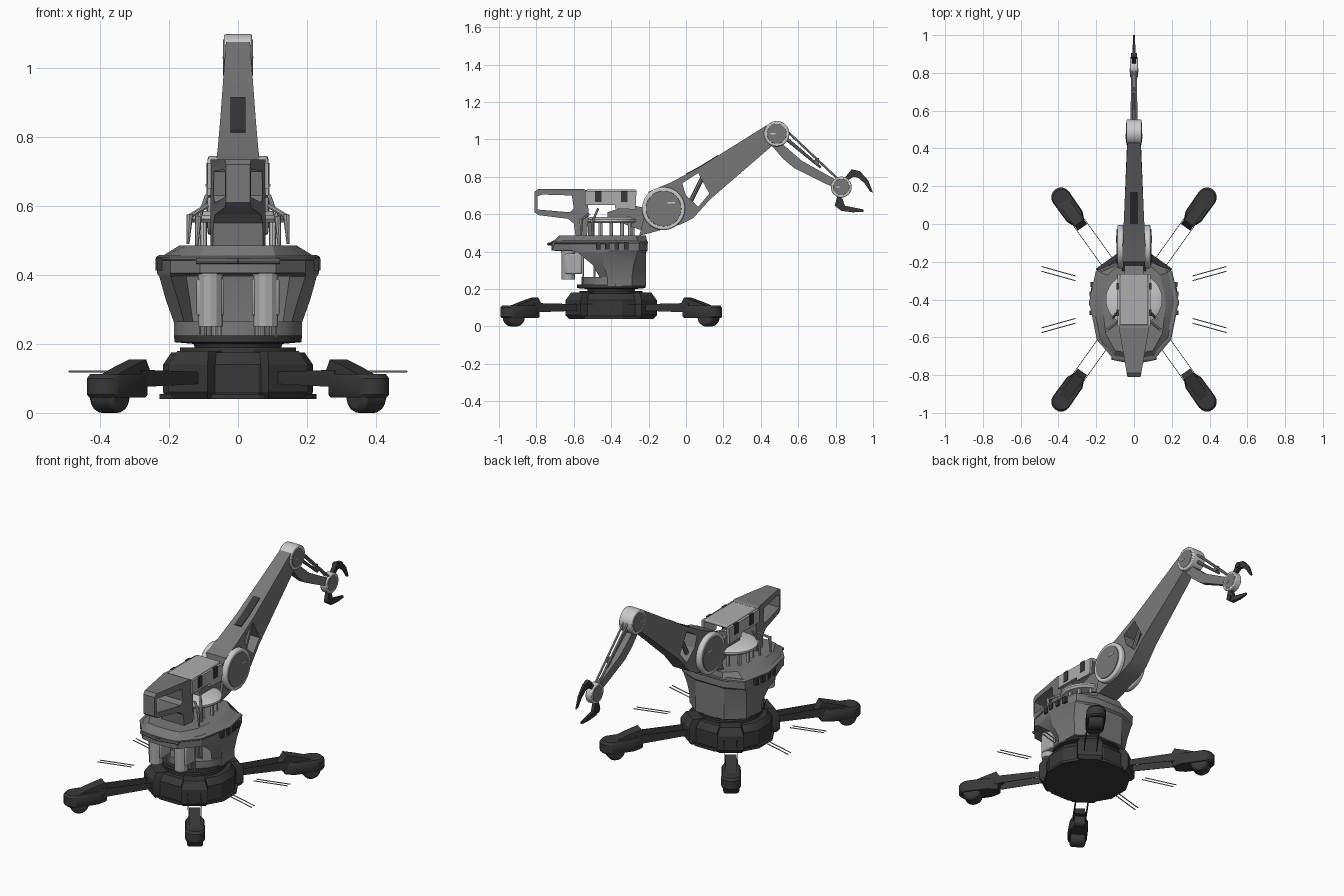
import bpy, bmesh, math
from math import sin, cos, pi
from mathutils import Vector, Matrix

if "Cube" in bpy.data.objects:
    bpy.data.objects.remove(bpy.data.objects["Cube"])

CY = -0.40  # y of the turning axis

# Grey levels, chosen by object name prefix
GREYS = {"dark": (.04, ("base", "turntable", "leg", "foot", "wheel", "claw", "arm_top_slot", "cover_slot", "rim_clip")),
         "light": (.70, ("shoulder_ring", "elbow_drum", "wrist_drum", "oval", "deck")),
         "pale": (.42, ("cover", "engine", "recess", "cable", "side_rod", "forearm_rod")),
         "mid": (.19, ("",))}

def add(name, bm, matrix=None):
    if matrix:
        bmesh.ops.transform(bm, matrix=matrix, verts=bm.verts)
    bmesh.ops.recalc_face_normals(bm, faces=bm.faces)
    me = bpy.data.meshes.new(name)
    bm.to_mesh(me)
    bm.free()
    ob = bpy.data.objects.new(name, me)
    bpy.context.collection.objects.link(ob)
    return ob

def bevel(ob, w, seg=2):
    m = ob.modifiers.new("bevel", 'BEVEL')
    m.width, m.segments, m.limit_method = w, seg, 'ANGLE'
    return ob

def box(name, c, size):
    bm = bmesh.new()
    bmesh.ops.create_cube(bm, size=1)
    return add(name, bm, Matrix.Translation(c) @ Matrix.Diagonal((*size, 1)))

def rod(name, p, q, r, r2=None, seg=8):
    p, q = Vector(p), Vector(q)
    bm = bmesh.new()
    bmesh.ops.create_cone(bm, cap_ends=True, segments=seg, radius1=r,
                          radius2=r if r2 is None else r2, depth=(q - p).length)
    rot = (q - p).to_track_quat('Z', 'Y').to_matrix().to_4x4()
    return add(name, bm, Matrix.Translation((p + q) / 2) @ rot)

def loft(name, sections, matrix=None):
    """Skin a stack of equally long closed loops and cap both ends."""
    bm = bmesh.new()
    rings = [[bm.verts.new(p) for p in s] for s in sections]
    n = len(rings[0])
    for a, b in zip(rings, rings[1:]):
        for i in range(n):
            bm.faces.new((a[i], a[(i + 1) % n], b[(i + 1) % n], b[i]))
    bm.faces.new(rings[0])
    bm.faces.new(rings[-1])
    return add(name, bm, matrix)

def plate(name, loops, half, x=0, taper=None):
    """Side profile in (y, z), later loops are holes; taper = (y0, w0, y1, w1)."""
    cu = bpy.data.curves.new(name, 'CURVE')
    cu.dimensions, cu.fill_mode, cu.extrude = '2D', 'BOTH', half
    for pts in loops:
        sp = cu.splines.new('POLY')
        sp.points.add(len(pts) - 1)
        for p, co in zip(sp.points, pts):
            p.co = (*co, 0, 1)
        sp.use_cyclic_u = True
    tmp = bpy.data.objects.new(name + "_curve", cu)
    bpy.context.collection.objects.link(tmp)
    bpy.context.view_layer.update()
    me = bpy.data.meshes.new_from_object(tmp.evaluated_get(bpy.context.evaluated_depsgraph_get()))
    bpy.data.objects.remove(tmp)
    bm = bmesh.new()
    bm.from_mesh(me)
    bmesh.ops.remove_doubles(bm, verts=bm.verts, dist=1e-5)
    for v in bm.verts:
        y, z, w = v.co
        if taper:
            t = min(max((y - taper[0]) / (taper[2] - taper[0]), 0), 1)
            w *= (taper[1] + (taper[3] - taper[1]) * t) / half
        v.co = (x + w, y, z)
    return add(name, bm)

def ring(r, z, n=12, ry=None):
    return [(r * cos(2 * pi * (i + .5) / n), CY + (ry or r) * sin(2 * pi * (i + .5) / n), z) for i in range(n)]

def mirrored(half, z):
    return [(x, y, z) for x, y in half] + [(-x, y, z) for x, y in reversed(half)]

# Base: faceted drum, turntable rings
loft("base_drum", [ring(.215, .04), ring(.225, .06), ring(.225, .14), ring(.20, .175)])
loft("base_floor", [ring(.235, .04), ring(.235, .055)])
loft("turntable_lower", [ring(.17, .17, 24), ring(.17, .19, 24)])
loft("turntable_upper", [ring(.125, .185, 24), ring(.13, .20, 24), ring(.185, .205, 24), ring(.185, .225, 24)])

# Legs: housing, twin thin side plates, foot pod, wheel, side rods
for sx in (-1, 1):
    for sy in (-1, 1):
        tag = ("left" if sx < 0 else "right") + ("_front" if sy < 0 else "_back")
        M = Matrix.Translation((0, CY, 0)) @ Matrix.Rotation(math.atan2(sy * .814, sx * .581), 4, 'Z')
        loft("leg_housing_" + tag, [[(.14, -w, z), (r, -w, z), (r, w, z), (.14, w, z)]
             for r, w, z in ((.235, .06, .04), (.25, .07, .06), (.25, .07, .14), (.225, .055, .18))], M)
        for s in (-1, 1):
            o = s * .034
            loft("leg_plate_" + tag, [[(.2, o + d, .085), (.53, o + d, .075), (.53, o + d, .125), (.2, o + d, .118)]
                                      for d in (-.0015, .0015)], M)
        arc = [(.665 + .052 * cos(a), .052 * sin(a)) for a in [pi * (i / 8 - .5) for i in range(9)]]
        pod = [(.49, .028), (.49, -.028), (.54, -.05)] + arc + [(.54, .05)]
        loft("foot_pod_" + tag, [[(.6 + (x - .6) * k, y * k, z) for x, y in pod]
                                 for k, z in ((.93, .045), (1, .053), (1, .1), (.9, .112))], M)
        loft("foot_wedge_" + tag, [[(.47, y, .105), (.66, y, .105), (.57, y, .135), (.50, y, .155)]
                                   for y in (-.03, .03)], M)
        bevel(rod("wheel_" + tag, M @ Vector((.64, -.042, .05)), M @ Vector((.64, .042, .05)), .05, seg=24), .014)
        for k in (0, .025):
            rod("side_rod_" + tag, (sx * .31, CY + sy * (.10 + k), .12), (sx * .49, CY + sy * (.15 + k), .12), .003, seg=6)

# Turret body: open-fronted lower shell that flares into a wide visor rim
low = [(.03, -.36), (.13, -.36), (.155, -.46), (.185, -.42), (.18, -.29), (.09, -.215)]
mid = [(.03, -.36), (.14, -.36), (.175, -.50), (.21, -.44), (.19, -.28), (.09, -.215)]
upp = [(.03, -.37), (.15, -.37), (.195, -.58), (.228, -.44), (.20, -.26), (.09, -.215)]
rim = [(.05, -.72), (.11, -.71), (.195, -.61), (.235, -.41), (.20, -.25), (.09, -.205)]
top = [(.05, -.68), (.10, -.67), (.15, -.58), (.17, -.41), (.14, -.27), (.08, -.215)]
loft("turret_body", [mirrored(low, .215), mirrored(low, .26), mirrored(mid, .33), mirrored(upp, .395),
                     mirrored(rim, .405), mirrored(rim, .445), mirrored(top, .485)])
loft("visor_lip", [mirrored([(x * s, CY + (y - CY) * s) for x, y in rim], z)
                   for s, z in ((.98, .435), (1.01, .445), (1.01, .452), (.97, .458))])
loft("lower_front_band", [ring(.185, .215, 24, .16), ring(.185, .265, 24, .16)])

# Engines and pipes inside the front recess
for s in (-1, 1):
    bevel(box("engine_block", (s * .08, -.60, .335), (.08, .09, .11)), .008)
    rod("engine_pot", (s * .08, -.63, .25), (s * .08, -.63, .41), .036, seg=12)
    for i in range(5):
        x = s * (.05 + .015 * i)
        rod("engine_pipe", (x, -.55, .22), (x, -.55, .40), .004, seg=6)
        rod("recess_pipe", (x, -.49, .215), (x, -.49, .40), .005, seg=6)
    # Small clips along the rim
    for i in range(4):
        y = -.47 + .05 * i
        box("rim_clip", (s * (.229 - .3 * abs(y + .41) ** 1.5), y, .43), (.02, .025, .035))
    # Cable arms beside the cover
    rod("cable_arm", (s * .09, -.52, .60), (s * .14, -.56, .57), .007)
    rod("cable_drop", (s * .14, -.56, .575), (s * .145, -.56, .49), .010, .004)
    rod("cable_arm_rear", (s * .09, -.47, .63), (s * .115, -.50, .56), .006)
    rod("cable_drop_rear", (s * .115, -.50, .57), (s * .12, -.50, .48), .010, .005)
    rod("visor_rail", (0, -.735, .44), (s * .12, -.71, .44), .008)

# Columns and the oval deck above the body
for i in range(12):
    a = 2 * pi * i / 12
    x, y = .115 * cos(a), CY + .115 * sin(a)
    rod("deck_column", (x, y, .47), (x, y, .56), .010)
loft("oval_deck", [ring(.14, .552, 32, .13), ring(.15, .562, 32, .14), ring(.15, .572, 32, .14), ring(.12, .585, 32, .11)])

# Tail frame and top cover
plate("tail_frame", [[(-.81, .61), (-.79, .595), (-.63, .575), (-.60, .55), (-.59, .48), (-.53, .47),
                      (-.52, .60), (-.53, .725), (-.55, .735), (-.79, .735), (-.81, .72)],
                     [(-.795, .625), (-.795, .695), (-.77, .705), (-.61, .70), (-.60, .63), (-.62, .61)]],
      .08, taper=(-.81, .035, -.55, .08))
bevel(box("cover_top", (0, -.40, .722), (.15, .27, .018)), .006)
for s in (-1, 1):
    plate("cover_side", [[(-.54, .65), (-.38, .65), (-.38, .63), (-.27, .625), (-.265, .72), (-.54, .725)]], .008, s * .08)
    for y in (-.47, -.33):
        box("cover_slot", (s * .086, y, .695), (.012, .035, .06))
plate("arm_link", [[(-.42, .58), (-.20, .50), (-.20, .63), (-.30, .65), (-.42, .61)]], .05)

# Upper arm with its window, stays and top slot
plate("upper_arm", [[(-.25, .485), (-.19, .50), (-.03, .545), (.04, .58), (.13, .68), (.46, .965), (.50, 1.03),
                     (.43, 1.075), (.07, .85), (-.08, .77), (-.20, .72), (-.22, .60)],
                    [(-.02, .765), (.065, .82), (.125, .71), (.065, .64), (.0, .70)]],
      .065, taper=(-.2, .064, .45, .034))
for s in (-1, 1):
    rod("arm_stay", (s * .025, .0, .62), (s * .02, .10, .82), .012)
plate("arm_top_slot", [[(0, .80), (.17, .90), (.17, .916), (.07, .854), (0, .817)]], .022)

def joint(name, y, z, r, w):
    """Drum joint along x with a raised cap and index mark on both sides."""
    bevel(rod(name + "_drum", (-w, y, z), (w, y, z), r, seg=40), r * .08)
    for s in (-1, 1):
        rod(name + "_cap", (s * w * .9, y, z), (s * w * 1.05, y, z), r * .8, r * .77, seg=32)
        box(name + "_drum_mark", (s * w * 1.05, y - r * .3, z), (.004, r * .4, r * .1))

for s in (-1, 1):
    bevel(rod("shoulder_ring", (s * .055, -.12, .63), (s * .088, -.12, .63), .115, seg=40), .008)
    rod("shoulder_cap", (s * .08, -.12, .63), (s * .092, -.12, .63), .097, .094, seg=32)
    box("shoulder_ring_mark", (s * .092, -.08, .66), (.004, .04, .008))
rod("shoulder_core", (-.06, -.12, .63), (.06, -.12, .63), .10, seg=32)
joint("elbow", .485, 1.03, .068, .041)
joint("wrist", .83, .745, .056, .02)

# Forearm beam and its rods
plate("forearm_beam", [[(.455, .97), (.50, .99), (.55, .945), (.62, .885), (.80, .785), (.79, .745), (.74, .765), (.58, .845), (.52, .895)]],
      .018, taper=(.5, .022, .8, .010))
for s in (-1, 1):
    rod("forearm_rod", (s * .012, .54, 1.045), (s * .010, .81, .79), .006)
rod("forearm_piston", (0, .54, 1.0), (0, .72, .85), .010, .007)
box("forearm_tie", (0, .70, .885), (.02, .02, .03))

# Claw: upper and lower hooked fingers
plate("claw_upper", [[(.845, .79), (.885, .84), (.93, .83), (.975, .78), (1.0, .715), (.985, .72),
                      (.955, .765), (.92, .795), (.895, .80), (.865, .78)]], .012, taper=(.85, .012, 1.0, .004))
plate("claw_lower", [[(.81, .70), (.795, .645), (.83, .618), (.89, .61), (.95, .612), (.95, .625),
                      (.90, .635), (.85, .645), (.83, .70)]], .012, taper=(.8, .012, .95, .004))
for y, z in ((.89, .82), (.82, .645)):
    rod("claw_pin", (-.016, y, z), (.016, y, z), .016, seg=12)

# Grey materials, then smooth the round parts and keep hard edges
for shade, (g, prefixes) in GREYS.items():
    mat = bpy.data.materials.new(shade + "_grey")
    mat.diffuse_color = (g, g, g, 1)
    mat.use_nodes = True
    mat.node_tree.nodes["Principled BSDF"].inputs["Base Color"].default_value = mat.diffuse_color
    for ob in bpy.context.scene.objects:
        if not ob.data.materials and ob.name.startswith(prefixes):
            ob.data.materials.append(mat)
for ob in bpy.context.scene.objects:
    ob.select_set(True)
    bpy.context.view_layer.objects.active = ob
bpy.ops.object.shade_smooth_by_angle(angle=math.radians(25))
